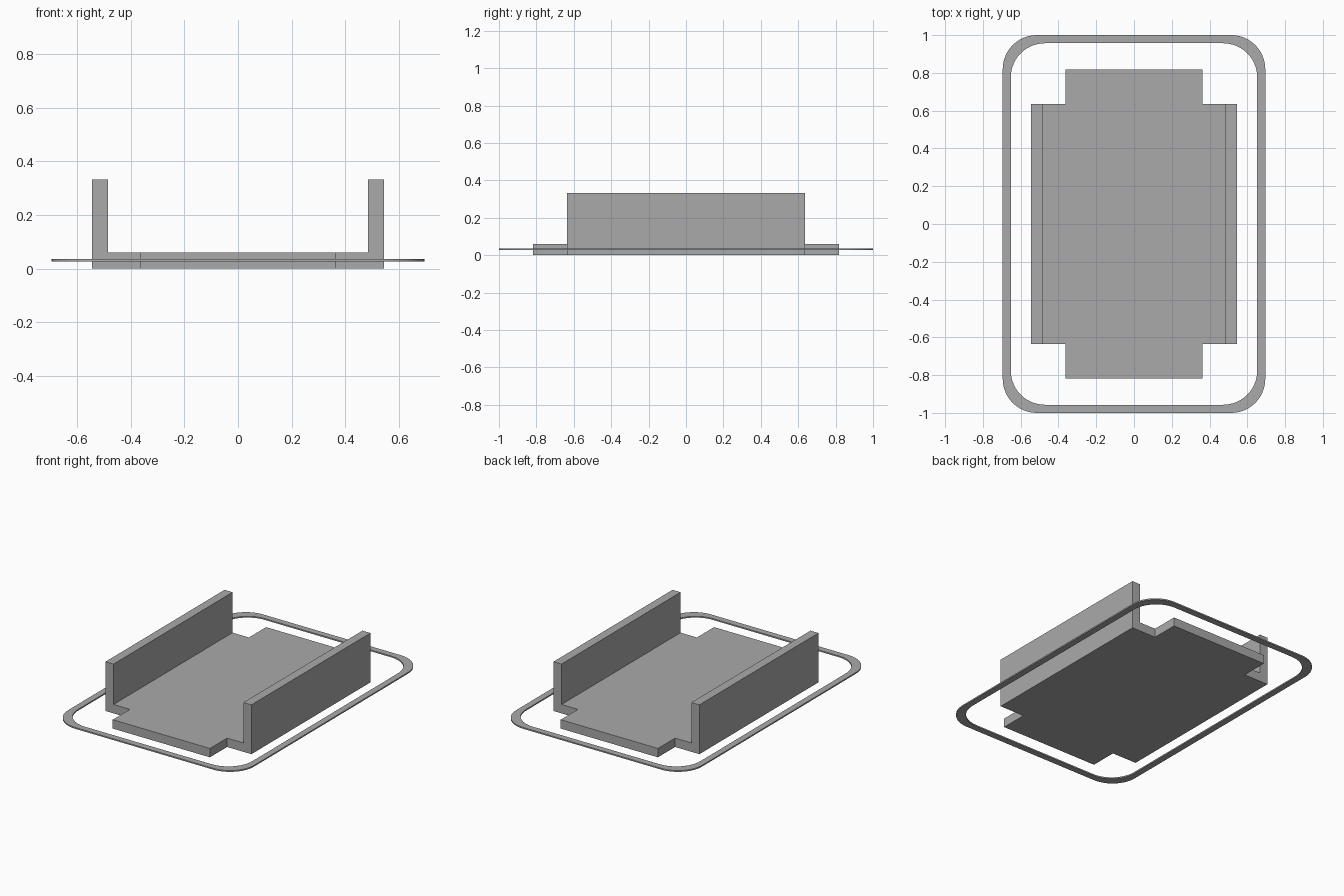
import bpy
import bmesh
from math import cos, sin, pi

cube = bpy.data.objects.get("Cube")
if cube:
    bpy.data.objects.remove(cube, do_unlink=True)

grey = bpy.data.materials.new("neutral grey")
grey.use_nodes = True
colour = (0.4, 0.4, 0.4, 1)
grey.diffuse_color = colour
grey.node_tree.nodes["Principled BSDF"].inputs["Base Color"].default_value = colour


def add_object(name, bm):
    bmesh.ops.recalc_face_normals(bm, faces=bm.faces)
    mesh = bpy.data.meshes.new(name)
    bm.to_mesh(mesh)
    bm.free()
    mesh.materials.append(grey)
    obj = bpy.data.objects.new(name, mesh)
    bpy.context.collection.objects.link(obj)
    return obj


def raise_faces(bm, faces, height, keep=False):
    """Extrude faces straight up and return the new top faces."""
    new = bmesh.ops.extrude_face_region(bm, geom=faces, use_keep_orig=keep)["geom"]
    verts = [g for g in new if isinstance(g, bmesh.types.BMVert)]
    bmesh.ops.translate(bm, verts=verts, vec=(0, 0, height))
    return [g for g in new if isinstance(g, bmesh.types.BMFace)]


# Tray: floor with an end tab front and back, and a tall wall on each side
wall_out, wall_in, tab_x = 0.545, 0.485, 0.363
side_y, tab_y = 0.635, 0.818
floor_top, wall_top = 0.06, 0.333

bm = bmesh.new()
quarter = [(wall_in, side_y), (tab_x, side_y), (tab_x, tab_y)]
half = quarter + [(-x, y) for x, y in reversed(quarter)]
outline = half + [(x, -y) for x, y in reversed(half)]
floor = bm.faces.new([bm.verts.new((x, y, 0)) for x, y in outline])
corners = {(v.co.x > 0, v.co.y > 0): v for v in floor.verts if abs(v.co.x) > tab_x + 0.05}
for right in (True, False):
    sx = 1 if right else -1
    near, far = corners[right, False], corners[right, True]
    outer = [bm.verts.new((sx * wall_out, y, 0)) for y in (side_y, -side_y)]
    strip = [near, far] + outer
    bm.faces.new(strip if not right else strip[::-1])
tops = raise_faces(bm, bm.faces[:], floor_top, keep=True)
strips = [f for f in tops if abs(f.calc_center_median().x) > tab_x]
raise_faces(bm, strips, wall_top - floor_top)
bmesh.ops.recalc_face_normals(bm, faces=bm.faces)
bmesh.ops.dissolve_limit(bm, angle_limit=0.01, verts=bm.verts, edges=bm.edges)
add_object("tray", bm)


# Rim: thin flat rounded frame around the tray
def rounded_loop(half_x, half_y, radius, z, steps=12):
    points = []
    for i, (sx, sy) in enumerate([(1, 1), (-1, 1), (-1, -1), (1, -1)]):
        for k in range(steps + 1):
            a = (i + k / steps) * pi / 2
            points.append((sx * (half_x - radius) + radius * cos(a),
                           sy * (half_y - radius) + radius * sin(a), z))
    return points


bm = bmesh.new()
low, high, radius = 0.027, 0.036, 0.18
section = [(0.695, 1.0, low), (0.695, 1.0, high), (0.652, 0.957, high), (0.652, 0.957, low)]
loops = [[bm.verts.new(p) for p in rounded_loop(x, y, radius, z)] for x, y, z in section]
for a, b in zip(loops, loops[1:] + loops[:1]):
    for i in range(len(a)):
        j = (i + 1) % len(a)
        bm.faces.new((a[i], a[j], b[j], b[i]))
rim = add_object("rim_frame", bm)

# Smooth the rounded corners, keep the rim edges sharp
bpy.ops.object.select_all(action="DESELECT")
rim.select_set(True)
bpy.context.view_layer.objects.active = rim
bpy.ops.object.shade_smooth_by_angle()
